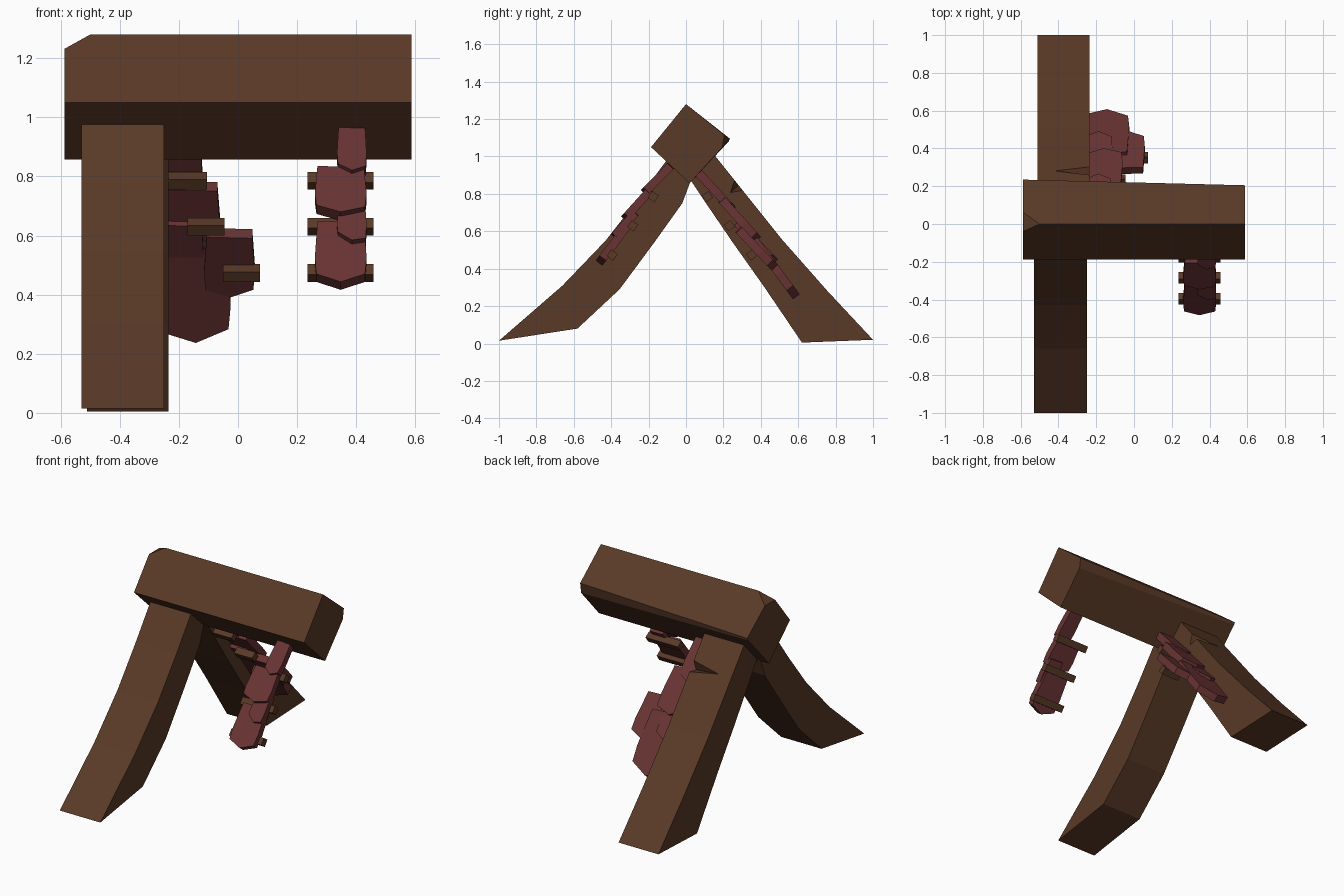
import bpy
import bmesh
from math import atan2
from mathutils import Vector

cube = bpy.data.objects.get("Cube")
if cube:
    bpy.data.objects.remove(cube, do_unlink=True)


def make_material(name, color):
    mat = bpy.data.materials.new(name)
    mat.use_nodes = True
    mat.diffuse_color = color
    mat.node_tree.nodes["Principled BSDF"].inputs["Base Color"].default_value = color
    return mat


wood = make_material("dark brown wood", (0.1, 0.041, 0.02, 1))
clay = make_material("dull red clay", (0.14, 0.033, 0.033, 1))


def finish(name, bm, mat):
    bmesh.ops.recalc_face_normals(bm, faces=bm.faces)
    mesh = bpy.data.meshes.new(name)
    bm.to_mesh(mesh)
    bm.free()
    mesh.materials.append(mat)
    obj = bpy.data.objects.new(name, mesh)
    bpy.context.collection.objects.link(obj)
    return obj


def loft(ring_a, ring_b):
    """Closed solid between two rings with equal point counts."""
    bm = bmesh.new()
    a = [bm.verts.new(p) for p in ring_a]
    b = [bm.verts.new(p) for p in ring_b]
    bm.faces.new(a)
    bm.faces.new(b)
    for i in range(len(a)):
        j = (i + 1) % len(a)
        bm.faces.new((a[i], a[j], b[j], b[i]))
    return bm


def across(x0, x1, profile, end_profile=None):
    """Loft a (y, z) profile along x."""
    return loft([(x0, y, z) for y, z in profile],
                [(x1, y, z) for y, z in end_profile or profile])


# Ridge beam: a square timber on its corner, chipped at one end
bm = across(-0.587, 0.587,
            [(0, 1.28), (0.235, 1.095), (0.228, 1.08), (0.02, 0.857), (-0.187, 1.05)],
            [(0, 1.28), (0.205, 1.115), (0.195, 1.05), (0.02, 0.857), (-0.187, 1.05)])
bmesh.ops.bisect_plane(bm, geom=bm.verts[:] + bm.edges[:] + bm.faces[:],
                       plane_co=(-0.5, 0, 1.28), plane_no=(-0.05, 0, 0.09),
                       clear_outer=True)
bmesh.ops.holes_fill(bm, edges=bm.edges[:])
finish("ridge_beam", bm, wood)

# Curved legs
front_profile = [(-1, 0.015), (-0.66, 0.31), (-0.43, 0.55), (-0.25, 0.78), (-0.1, 0.985),
                 (0, 1.0), (0.025, 0.87), (-0.02, 0.75), (-0.17, 0.54), (-0.355, 0.29),
                 (-0.58, 0.08)]
back_profile = [(1, 0.02), (0.757, 0.28), (0.51, 0.56), (0.31, 0.81), (0.15, 1.01),
                (0.05, 1.02), (0.02, 0.88), (0.1, 0.76), (0.25, 0.54), (0.42, 0.3),
                (0.62, 0.005)]
finish("front_leg", across(-0.53, -0.25, front_profile), wood)
back_leg = finish("back_leg", across(-0.51, -0.235, back_profile), wood)

# Split in the edge of the back leg
bm = bmesh.new()
for p in ((-0.2, 0.27, 0.92), (-0.2, 0.34, 0.82), (-0.2, 0.23, 0.8), (-0.44, 0.285, 0.85)):
    bm.verts.new(p)
bmesh.ops.convex_hull(bm, input=bm.verts[:])
cutter = finish("split_cutter", bm, wood)
cutter.hide_render = True
split = back_leg.modifiers.new("split", "BOOLEAN")
split.operation = "DIFFERENCE"
split.object = cutter
bpy.context.view_layer.objects.active = back_leg
bpy.ops.object.modifier_apply(modifier=split.name)
bpy.data.objects.remove(cutter, do_unlink=True)


# Roof tiles: plates with a blunt, pointed lower edge
def tile(name, x0, x1, top, bottom, lean=0.0, thick=0.045):
    top, bottom = Vector((0, *top)), Vector((0, *bottom))
    run = bottom - top
    normal = Vector((1, 0, 0)).cross(run).normalized() * thick / 2
    outline = [(0.05, 0), (0.95, 0.02), (1, 0.6), (0.97, 0.87 + lean),
               (0.5, 1), (0.03, 0.87 - lean), (0, 0.6)]
    center = [top + run * t + Vector((x0 + (x1 - x0) * s, 0, 0)) for s, t in outline]
    finish(name, loft([p + normal for p in center], [p - normal for p in center]), clay)


front_tiles = [
    (0.335, 0.435, (-0.08, 0.95), (-0.225, 0.805), 0.03),
    (0.26, 0.435, (-0.19, 0.82), (-0.33, 0.665), 0.02),
    (0.335, 0.435, (-0.27, 0.7), (-0.385, 0.57), 0.08),
    (0.26, 0.435, (-0.31, 0.635), (-0.465, 0.43), 0.0),
]
back_tiles = [
    (-0.26, -0.12, (0.05, 0.93), (0.25, 0.715), 0.0),
    (-0.26, -0.06, (0.19, 0.77), (0.385, 0.555), 0.02),
    (-0.26, -0.115, (0.27, 0.65), (0.475, 0.435), 0.0),
    (-0.115, 0.057, (0.28, 0.61), (0.475, 0.405), 0.0),
    (-0.26, -0.025, (0.36, 0.56), (0.59, 0.25), -0.02),
]
for side, tiles in (("front", front_tiles), ("back", back_tiles)):
    for i, spec in enumerate(tiles):
        tile(f"{side}_tile_{i + 1}", *spec)


# Square battens under the tiles, turned to the slope
def batten(name, x0, x1, y, z, slope):
    bm = bmesh.new()
    bmesh.ops.create_cube(bm, size=1)
    obj = finish(name, bm, wood)
    obj.location = ((x0 + x1) / 2, y, z)
    obj.scale = (x1 - x0, 0.043, 0.043)
    obj.rotation_euler.x = slope


heights = (0.785, 0.63, 0.473)
front_slope, back_slope = atan2(0.31, 0.22), atan2(-0.31, 0.235)
back_spans = ((-0.26, -0.105), (-0.17, -0.045), (-0.05, 0.075))
for i, (z, span) in enumerate(zip(heights, back_spans)):
    batten(f"front_batten_{i + 1}", 0.235, 0.458, -0.175 - 0.11 * i, z, front_slope)
    batten(f"back_batten_{i + 1}", *span, 0.115 + 0.118 * i, z, back_slope)
